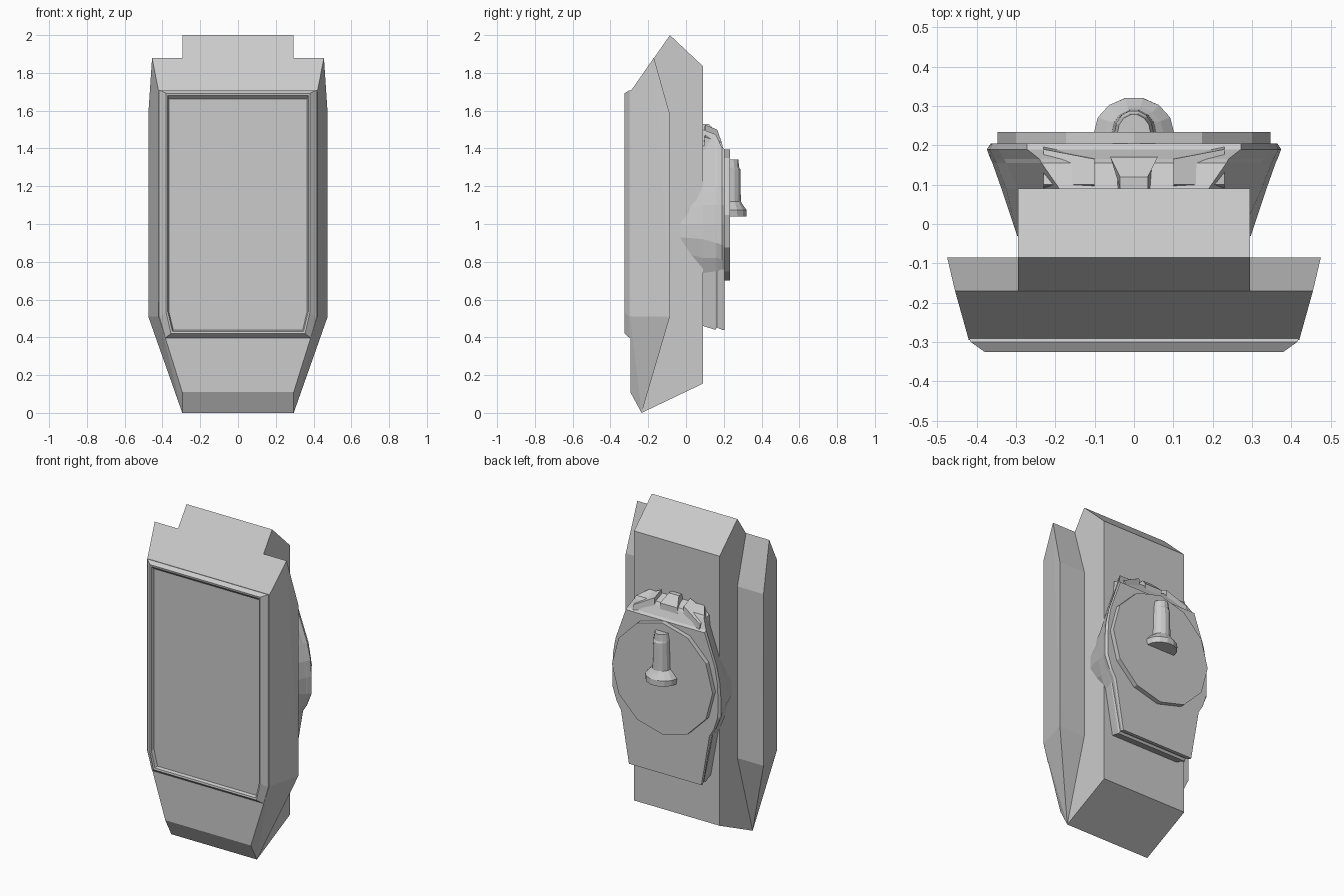
import bpy, bmesh
from math import sin, cos, pi


def finish(bm, name):
    bmesh.ops.remove_doubles(bm, verts=bm.verts, dist=1e-5)
    bmesh.ops.recalc_face_normals(bm, faces=bm.faces)
    me = bpy.data.meshes.new(name)
    bm.to_mesh(me)
    bm.free()
    ob = bpy.data.objects.new(name, me)
    bpy.context.collection.objects.link(ob)
    return ob


def loft(name, rings):
    """Skin a list of equal-length 3D rings and cap both ends."""
    bm = bmesh.new()
    vs = [[bm.verts.new(p) for p in r] for r in rings]
    n = len(vs[0])
    for a, b in zip(vs, vs[1:]):
        for i in range(n):
            j = (i + 1) % n
            bm.faces.new((a[i], a[j], b[j], b[i]))
    bm.faces.new(vs[0])
    bm.faces.new(vs[-1])
    return finish(bm, name)


def hull(name, half):
    """Convex solid from points given for the right half."""
    bm = bmesh.new()
    for x, y, z in half:
        for s in (-1, 1):
            bm.verts.new((s * x, y, z))
    bmesh.ops.convex_hull(bm, input=bm.verts)
    bmesh.ops.dissolve_limit(bm, angle_limit=0.02, verts=bm.verts, edges=bm.edges)
    return finish(bm, name)


def sym(half, y):
    """Closed mirrored outline in the xz plane at depth y."""
    return [(x, y, z) for x, z in half] + [(-x, y, z) for x, z in reversed(half)]


# Central block, side profile extruded across x
side = [(-.235, 0), (.09, .155), (.09, 1.835), (-.085, 2), (-.292, 1.703), (-.295, .11)]
loft("center_block", [[(x, y, z) for y, z in side] for x in (-.295, .295)])

# Wide faceted front housing
hull("front_housing", [(.42, -.295, 1.70), (.42, -.295, .51), (.295, -.295, .11),
                       (.455, -.17, 1.88), (.475, -.085, 1.58),
                       (.475, -.085, .51), (.295, -.235, 0)])

# Bezel with recessed screen
loft("screen_bezel", [
    sym([(.42, 1.705), (.42, .51), (.385, .395)], -.29),
    sym([(.415, 1.708), (.415, .51), (.383, .398)], -.30),
    sym([(.38, 1.692), (.38, .53), (.355, .42)], -.325),
    sym([(.372, 1.68), (.372, .535), (.347, .432)], -.323),
    sym([(.366, 1.662), (.366, .537), (.342, .438)], -.304)])

# Flared dial mount behind the body
loft("dial_mount", [
    sym([(.12, 1.48), (.22, 1.2), (.27, 1.09), (.297, 1.0), (.297, .93), (.27, .85), (.23, .76), (.22, .47)], -.03),
    sym([(.19, 1.50), (.295, 1.2), (.325, 1.1), (.337, 1.0), (.337, .92), (.32, .82), (.285, .74), (.235, .46)], .09),
    sym([(.235, 1.475), (.325, 1.2), (.35, 1.1), (.36, 1.0), (.36, .9), (.335, .82), (.3, .75), (.245, .44)], .155),
    sym([(.24, 1.46), (.33, 1.2), (.355, 1.1), (.365, 1.0), (.365, .9), (.337, .82), (.3, .75), (.24, .452)], .165),
    sym([(.272, 1.405), (.345, 1.2), (.367, 1.1), (.374, 1.0), (.374, .89), (.34, .81), (.31, .76), (.25, .44)], .19),
    sym([(.272, 1.395), (.342, 1.2), (.36, 1.1), (.364, 1.0), (.362, .89), (.335, .81), (.305, .76), (.25, .44)], .205)])

# Top lugs and center catch of the mount
for s, tag in ((-1, "left"), (1, "right")):
    x0, x1 = s * .10, s * .23
    loft("top_lug_" + tag, [
        [(x0, .09, 1.44), (x0, .17, 1.42), (x0, .165, 1.50), (x0, .10, 1.525)],
        [(x1, .09, 1.38), (x1, .20, 1.38), (x1, .19, 1.43), (x1, .10, 1.46)]])
loft("top_catch", [
    [(x * w, y, z) for x, y, z in [(-.06, .09, 1.40), (-.06, .175, 1.40), (-.06, .17, 1.48),
                                   (-.035, .12, 1.53), (-.035, .09, 1.53)]]
    for w in (1, -1)])

# Twelve-sided dial
loft("dial_disc", [[(.347 * sin(i * pi / 6), y, 1.048 + .347 * cos(i * pi / 6))
                    for i in range(12)] for y in (.203, .234)])

# Half-round knob with a flared foot: height, half width, depth
knob = [(1.342, .042, .047), (1.30, .05, .05), (1.29, .05, .057), (1.12, .056, .06),
        (1.105, .075, .068), (1.075, .102, .09), (1.04, .098, .091)]
loft("dial_knob", [[(w * cos(i * pi / 7), .232 + d * sin(i * pi / 7), z)
                    for i in range(8)] for z, w, d in knob])
